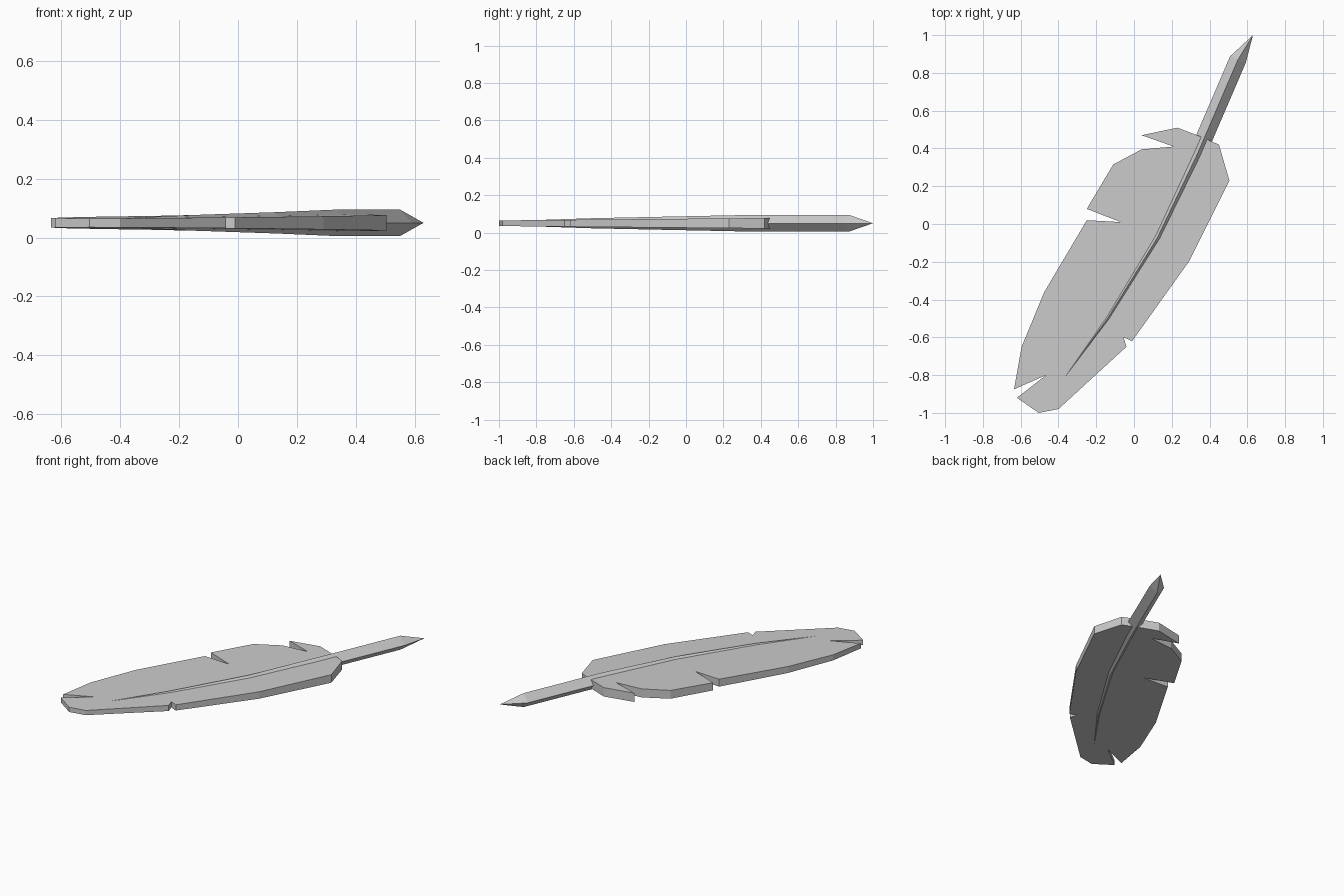
import bpy, bmesh
from mathutils import Vector

if "Cube" in bpy.data.objects:
    bpy.data.objects.remove(bpy.data.objects["Cube"])

MID = 0.05  # height of the feather's middle plane

grey = bpy.data.materials.new("feather grey")
grey.use_nodes = True
grey.diffuse_color = (0.6, 0.6, 0.6, 1)
grey.node_tree.nodes["Principled BSDF"].inputs["Base Color"].default_value = (0.6, 0.6, 0.6, 1)


def finish(bm, name):
    bmesh.ops.recalc_face_normals(bm, faces=bm.faces)
    mesh = bpy.data.meshes.new(name)
    bm.to_mesh(mesh)
    bm.free()
    mesh.materials.append(grey)
    bpy.context.collection.objects.link(bpy.data.objects.new(name, mesh))


# Vane: notched outline, thinning towards the tip
outline = [(0.04, 0.47), (0.23, 0.51), (0.36, 0.46), (0.45, 0.42), (0.505, 0.23),
           (0.29, -0.2), (-0.01, -0.62), (-0.055, -0.6), (-0.04, -0.65),
           (-0.4, -0.98), (-0.505, -1.0), (-0.62, -0.92), (-0.465, -0.8),
           (-0.635, -0.875), (-0.595, -0.65), (-0.475, -0.36), (-0.25, 0.02),
           (-0.07, 0.01), (-0.25, 0.08), (-0.11, 0.315), (0.04, 0.395), (0.21, 0.41)]
bm = bmesh.new()
layers = []
for side in (-1, 1):
    layers.append([bm.verts.new((x, y, MID + side * (0.015 + 0.009 * (y + 1))))
                   for x, y in outline])
    bm.faces.new(layers[-1])
for i in range(len(outline)):
    j = (i + 1) % len(outline)
    bm.faces.new((layers[0][i], layers[0][j], layers[1][j], layers[1][i]))
finish(bm, "vane")

# Quill: diamond section swept along a bent path, with a pointed end
path = [(0.55, 0.87, 0.045), (0.335, 0.37, 0.045), (0.125, -0.07, 0.036),
        (-0.14, -0.5, 0.027), (-0.38, -0.83, 0.016)]  # x, y, half height
bm = bmesh.new()
rings = []
for i, (x, y, r) in enumerate(path):
    a, b = path[max(i - 1, 0)], path[min(i + 1, len(path) - 1)]
    along = Vector((b[0] - a[0], b[1] - a[1], 0)).normalized()
    across = Vector((-along.y, along.x, 0)) * r
    up = Vector((0, 0, r))
    centre = Vector((x, y, MID))
    rings.append([bm.verts.new(centre + d) for d in (across, up, -across, -up)])
tip = bm.verts.new((0.63, 1.0, MID))
for k in range(4):
    n = (k + 1) % 4
    bm.faces.new((tip, rings[0][k], rings[0][n]))
    for r0, r1 in zip(rings, rings[1:]):
        bm.faces.new((r0[k], r1[k], r1[n], r0[n]))
bm.faces.new(rings[-1])
finish(bm, "quill")
